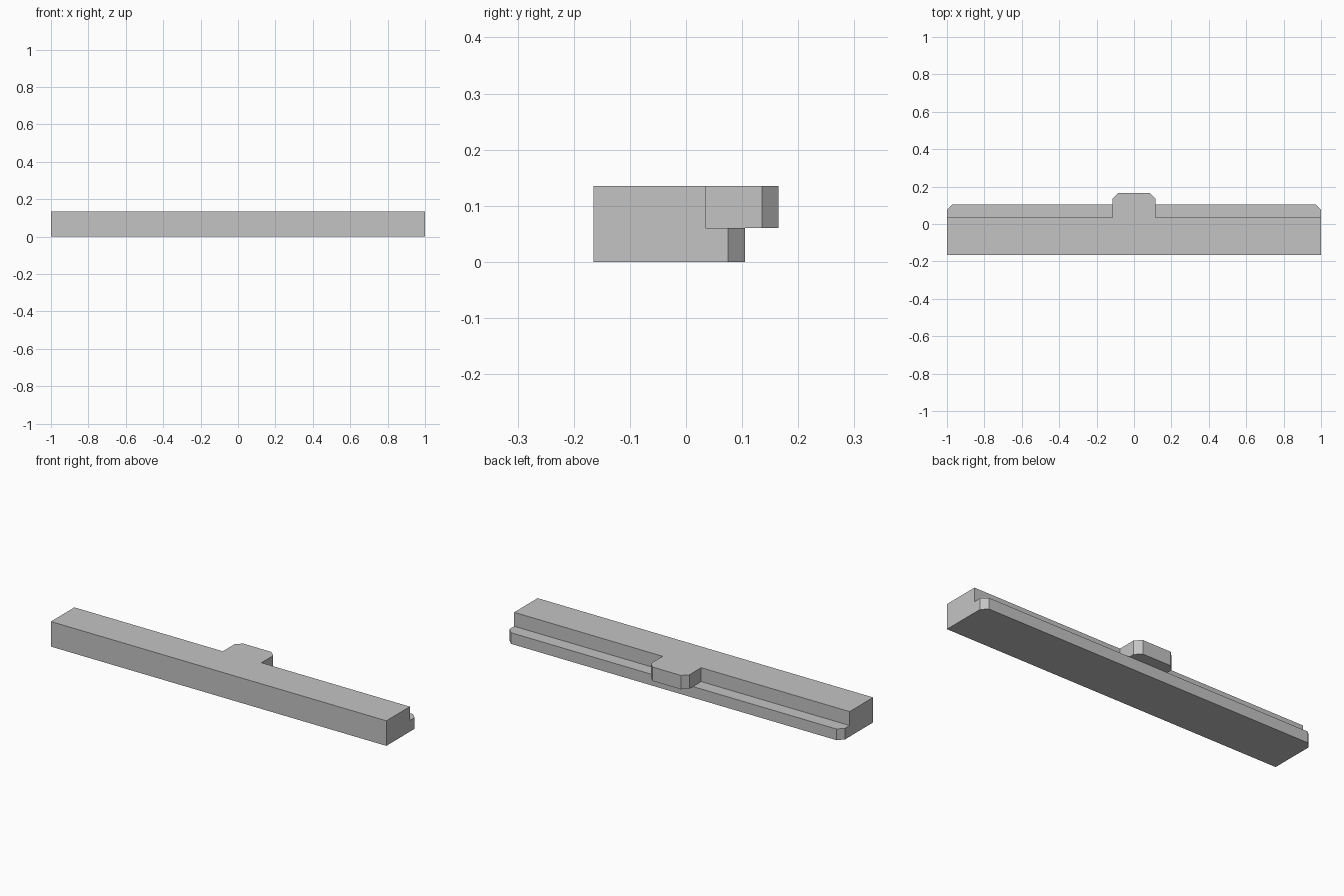
import bpy
import bmesh
import math

cube = bpy.data.objects.get("Cube")
if cube:
    bpy.data.objects.remove(cube, do_unlink=True)

grey = bpy.data.materials.new("plain grey")
grey.use_nodes = True
colour = (0.55, 0.55, 0.55, 1)
grey.diffuse_color = colour
grey.node_tree.nodes["Principled BSDF"].inputs["Base Color"].default_value = colour

HALF, FRONT, STEP, CHAMFER = 1.0, -0.165, 0.035, 0.03


def prism(name, right_half, z0, z1):
    """Extrude an outline, mirrored across x = 0, from z0 up to z1."""
    outline = right_half + [(-x, y) for x, y in reversed(right_half)]
    bm = bmesh.new()
    face = bm.faces.new([bm.verts.new((x, y, z0)) for x, y in outline])
    new = bmesh.ops.extrude_face_region(bm, geom=[face])["geom"]
    verts = [v for v in new if isinstance(v, bmesh.types.BMVert)]
    bmesh.ops.translate(bm, verts=verts, vec=(0, 0, z1 - z0))
    bmesh.ops.recalc_face_normals(bm, faces=bm.faces)
    mesh = bpy.data.meshes.new(name)
    bm.to_mesh(mesh)
    bm.free()
    mesh.materials.append(grey)
    obj = bpy.data.objects.new(name, mesh)
    bpy.context.collection.objects.link(obj)
    return obj


def chamfered(half_width, back):
    """Right back corner cut at 45 degrees."""
    return [(half_width, back - CHAMFER), (half_width - CHAMFER, back)]


# Lower plate with its chamfered rear ledge
rail = prism("stepped_rail", [(HALF, FRONT)] + chamfered(HALF, 0.105), 0, 0.06)

# Upper bar with the central tab overhanging the ledge
upper = prism("upper_bar", [(HALF, FRONT), (HALF, STEP), (0.115, STEP)]
              + chamfered(0.115, 0.165), 0.06, 0.135)

# Fuse both into one solid
union = rail.modifiers.new("union", "BOOLEAN")
union.operation = "UNION"
union.solver = "EXACT"
union.object = upper
depsgraph = bpy.context.evaluated_depsgraph_get()
fused = bpy.data.meshes.new_from_object(rail.evaluated_get(depsgraph))
rail.modifiers.clear()
rail.data = fused
bpy.data.objects.remove(upper, do_unlink=True)

# Merge flat neighbouring faces
bm = bmesh.new()
bm.from_mesh(fused)
bmesh.ops.dissolve_limit(bm, angle_limit=math.radians(1), verts=bm.verts, edges=bm.edges)
bm.to_mesh(fused)
bm.free()
